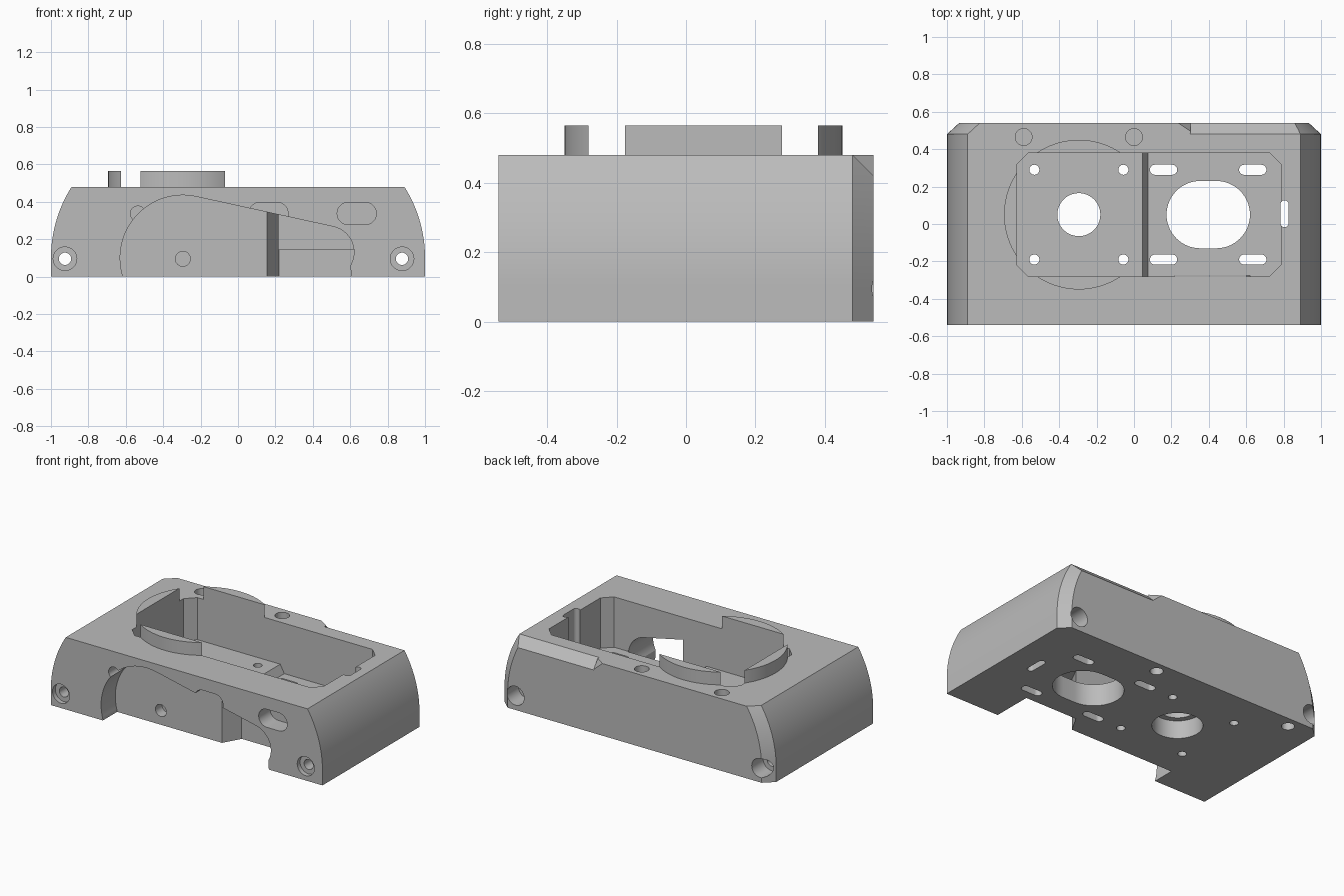
import bpy, bmesh, math
from mathutils import Vector

if "Cube" in bpy.data.objects:
    bpy.data.objects.remove(bpy.data.objects["Cube"])

grey = bpy.data.materials.new("machined_grey")
grey.diffuse_color = (0.5, 0.5, 0.5, 1)
grey.use_nodes = True
grey.node_tree.nodes["Principled BSDF"].inputs["Base Color"].default_value = grey.diffuse_color


def loft(name, rings):
    """Closed solid through rings with equal point counts."""
    bm = bmesh.new()
    vs = [[bm.verts.new(p) for p in r] for r in rings]
    n = len(vs[0])
    bm.faces.new(vs[0])
    bm.faces.new(vs[-1])
    for a, b in zip(vs, vs[1:]):
        for i in range(n):
            j = (i + 1) % n
            bm.faces.new((a[i], a[j], b[j], b[i]))
    bmesh.ops.recalc_face_normals(bm, faces=bm.faces)
    me = bpy.data.meshes.new(name)
    bm.to_mesh(me)
    bm.free()
    me.materials.append(grey)
    ob = bpy.data.objects.new(name, me)
    bpy.context.collection.objects.link(ob)
    return ob


def prism_z(pts, z0, z1):
    return loft("cutter", [[(x, y, z) for x, y in pts] for z in (z0, z1)])


def prism_y(pts, y0, y1):
    return loft("cutter", [[(x, y, z) for x, z in pts] for y in (y0, y1)])


def arc(cx, cy, r, a0, a1, n):
    return [(cx + r * math.cos(math.radians(a0 + (a1 - a0) * i / n)),
             cy + r * math.sin(math.radians(a0 + (a1 - a0) * i / n))) for i in range(n + 1)]


def circle(cx, cy, r, n=40):
    return arc(cx, cy, r, 0, 360, n)[:-1]


def slot(cx, cy, half, r, n=14):
    """Rounded slot along the first axis; half is the half spacing of its ends."""
    return arc(cx + half, cy, r, -90, 90, n) + arc(cx - half, cy, r, 90, 270, n)


def combine(target, tool, op='DIFFERENCE'):
    mod = target.modifiers.new("bool", 'BOOLEAN')
    mod.operation, mod.object, mod.solver = op, tool, 'EXACT'
    dg = bpy.context.evaluated_depsgraph_get()
    me = bpy.data.meshes.new_from_object(target.evaluated_get(dg))
    target.modifiers.clear()
    target.data = me
    bpy.data.objects.remove(tool)


# Housing block: bowed sides, chamfered back corners
R = 0.71
side = [(1.0, 0.0)] + [(1 - R + R * math.cos(a), 0.1 + R * math.sin(a))
                       for a in [math.asin(0.38 / R) * i / 16 for i in range(17)]]


def section(y, inset):
    right = [(x - inset, y, z) for x, z in side]
    return right + [(-x, y, z) for x, y, z in reversed(right)]


body = loft("housing", [section(-0.54, 0), section(0.48, 0), section(0.54, 0.065)])

# Round raised collar, later split by the pocket
CX, CY = -0.295, 0.05
combine(body, prism_z(circle(CX, CY, 0.4, 96), 0.3, 0.565), 'UNION')

# Chamfer along part of the top back edge
e = 0.02
combine(body, loft("cutter", [
    [(0.30, 0.48, 0.48), (0.30 + e / 6, 0.48, 0.48 + e), (0.207, 0.56, 0.48 + e),
     (0.207, 0.56, 0.48), (0.30, 0.56, 0.40)],
    [(1.1, 0.48, 0.48), (1.1, 0.48, 0.48 + e), (1.1, 0.56, 0.48 + e),
     (1.1, 0.56, 0.48), (1.1, 0.56, 0.40)]]))

# Main pocket with chamfered corners and a stepped floor
x0, x1, y0, y1, c = -0.625, 0.785, -0.28, 0.38, 0.06
pocket = [(x0 + c, y0), (x1 - c, y0), (x1, y0 + c), (x1, y1 - c),
          (x1 - c, y1), (x0 + c, y1), (x0, y1 - c), (x0, y0 + c)]
tool = prism_z(pocket, 0.1, 0.7)
floor = [(-0.8, 0.2), (0.045, 0.2), (0.075, 0.145), (0.9, 0.145), (0.9, 0.8), (-0.8, 0.8)]
combine(tool, prism_y(floor, -0.6, 0.6), 'INTERSECT')
combine(body, tool)

# Front recess: two-arc outline, deeper on the right
c1, r1, c2, r2 = Vector((-0.295, 0.1)), 0.335, Vector((0.48, 0.13)), 0.14
d = c2 - c1
t = math.degrees(math.atan2(d.y, d.x) + math.acos((r1 - r2) / d.length))
outline = ([(0.605, -0.1), (0.605, 0.0)] + arc(c2.x, c2.y, r2, -30, t, 24)
           + arc(c1.x, c1.y, r1, t, 196, 40) + [(-0.615, -0.1)])
tool = prism_y(outline, -0.6, -0.2)
combine(tool, prism_z([(-0.8, -0.7), (0.8, -0.7), (0.8, -0.275), (0.22, -0.275),
                       (0.155, -0.39), (-0.8, -0.39)], -0.3, 0.6), 'INTERSECT')
combine(body, tool)

# Floor openings: bore with wider underside, and large rounded opening
combine(body, prism_z(circle(CX, CY, 0.115, 56), -0.1, 0.3))
combine(body, prism_z(circle(CX, CY, 0.152, 56), -0.1, 0.12))
combine(body, prism_z(slot(0.397, CY, 0.043, 0.18, 28), -0.1, 0.3))

# Screw holes and adjustment slots through the floor
for y in (-0.19, 0.29):
    for x in (-0.533, -0.057):
        combine(body, prism_z(circle(x, y, 0.027, 24), -0.1, 0.3))
    for x in (0.158, 0.635):
        combine(body, prism_z(slot(x, y, 0.046, 0.027), -0.1, 0.3))

# Cable notch beside the pocket
combine(body, prism_z([(y, x) for x, y in slot(CY + 0.005, 0.805, 0.05, 0.022)], -0.1, 0.6))

# Blind holes along the back, on top and underneath
for s in (-1, 1):
    combine(body, prism_z(circle(CX + s * 0.295, 0.465, 0.045, 32), 0.28, 0.6))
    combine(body, prism_z(circle(CX + s * 0.51, 0.465, 0.04, 32), -0.1, 0.2))

# End bolt holes, counterbored front and back
for x in (-0.925, 0.877):
    combine(body, prism_y(circle(x, 0.095, 0.033, 32), -0.7, 0.7))
    combine(body, prism_y(circle(x, 0.095, 0.063, 40), -0.7, -0.51))
    combine(body, prism_y(circle(x, 0.095, 0.063, 40), 0.42, 0.7))

# Shallow front details: slots, small hole and axle hole
for x in (0.163, 0.635):
    combine(body, prism_y(slot(x, 0.337, 0.045, 0.06), -0.7, -0.42))
combine(body, prism_y(circle(-0.535, 0.337, 0.04, 32), -0.7, -0.42))
combine(body, prism_y(circle(CX, 0.095, 0.04, 32), -0.7, -0.32))

body.data.name = "housing"
bpy.context.view_layer.objects.active = body
body.select_set(True)
bpy.ops.object.shade_smooth_by_angle(angle=math.radians(25))
